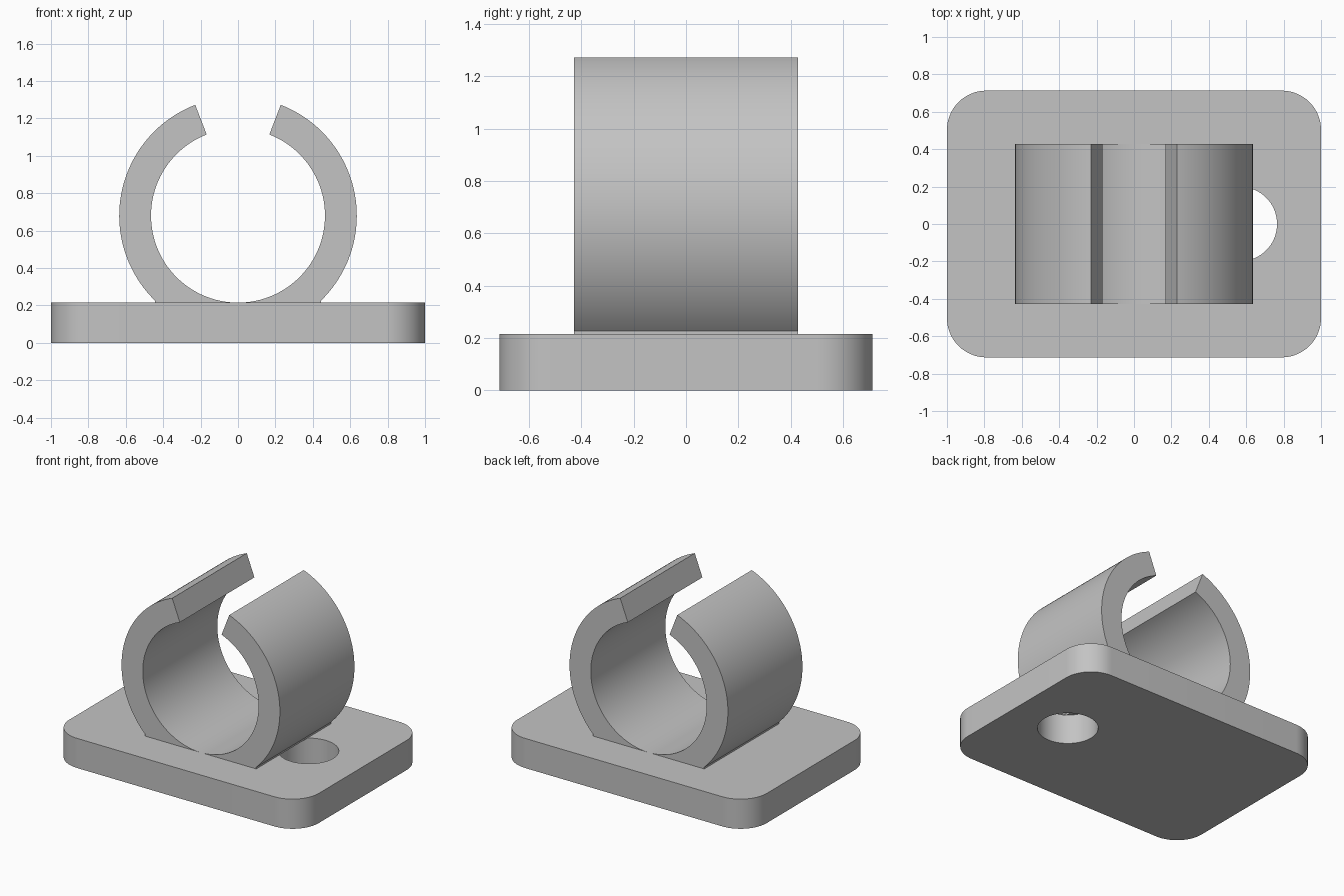
import bpy
import bmesh
from math import sin, cos, asin, sqrt, pi, radians

cube = bpy.data.objects.get("Cube")
if cube:
    bpy.data.objects.remove(cube, do_unlink=True)

# Single plain grey
GREY = (0.55, 0.55, 0.55, 1.0)
grey = bpy.data.materials.new("plain_grey")
grey.use_nodes = True
grey.diffuse_color = GREY
grey.node_tree.nodes["Principled BSDF"].inputs["Base Color"].default_value = GREY

PLATE_X, PLATE_Y, PLATE_H, CORNER = 1.0, 0.713, 0.215, 0.21
HOLE_X, HOLE_R = 0.566, 0.199
RING_Z, OUTER, INNER = 0.68, 0.635, 0.465
CLIP_HALF, FOOT = 0.427, 0.445


def arc(cx, cy, r, start, end, n):
    """Points on an arc, angles in radians."""
    return [(cx + r * cos(start + (end - start) * i / n),
             cy + r * sin(start + (end - start) * i / n)) for i in range(n + 1)]


def extruded(name, loops, half_depth, location, tilt=0.0):
    """Solid from closed outlines; an inner outline becomes a hole."""
    curve = bpy.data.curves.new(name, "CURVE")
    curve.dimensions = "2D"
    curve.fill_mode = "BOTH"
    curve.extrude = half_depth
    for loop in loops:
        spline = curve.splines.new("POLY")
        spline.points.add(len(loop) - 1)
        for point, (x, y) in zip(spline.points, loop):
            point.co = (x, y, 0, 1)
        spline.use_cyclic_u = True
    obj = bpy.data.objects.new(name, curve)
    bpy.context.collection.objects.link(obj)
    obj.location = location
    obj.rotation_euler.x = tilt
    bpy.ops.object.select_all(action="DESELECT")
    obj.select_set(True)
    bpy.context.view_layer.objects.active = obj
    bpy.ops.object.convert(target="MESH")
    obj = bpy.context.object
    # Weld caps to walls and face everything outward
    bm = bmesh.new()
    bm.from_mesh(obj.data)
    bmesh.ops.remove_doubles(bm, verts=bm.verts, dist=0.0001)
    bmesh.ops.recalc_face_normals(bm, faces=bm.faces)
    bm.to_mesh(obj.data)
    bm.free()
    obj.data.materials.clear()
    obj.data.materials.append(grey)
    bpy.ops.object.shade_smooth_by_angle(angle=radians(15))
    return obj


# Rounded base plate with one screw hole
outline = []
for k, (sx, sy) in enumerate([(1, 1), (-1, 1), (-1, -1), (1, -1)]):
    outline += arc(sx * (PLATE_X - CORNER), sy * (PLATE_Y - CORNER), CORNER,
                   k * pi / 2, (k + 1) * pi / 2, 16)
hole = arc(HOLE_X, 0, HOLE_R, 0, 2 * pi, 64)[:-1]
extruded("base_plate", [outline, hole], PLATE_H / 2, (0, 0, PLATE_H / 2))

# Open ring clip, standing on a flat foot
gap = radians(21.1)
foot_angle = -asin(sqrt(OUTER ** 2 - FOOT ** 2) / OUTER)
drop = PLATE_H - RING_Z
profile = arc(0, 0, OUTER, foot_angle, pi / 2 - gap, 56)
profile += arc(0, 0, INNER, pi / 2 - gap, -3 * pi / 2 + gap, 128)
profile += arc(0, 0, OUTER, pi / 2 + gap, pi - foot_angle, 56)
profile += [(-FOOT, drop - 0.001), (FOOT, drop - 0.001)]
extruded("ring_clip", [profile], CLIP_HALF, (0, 0, RING_Z), pi / 2)
